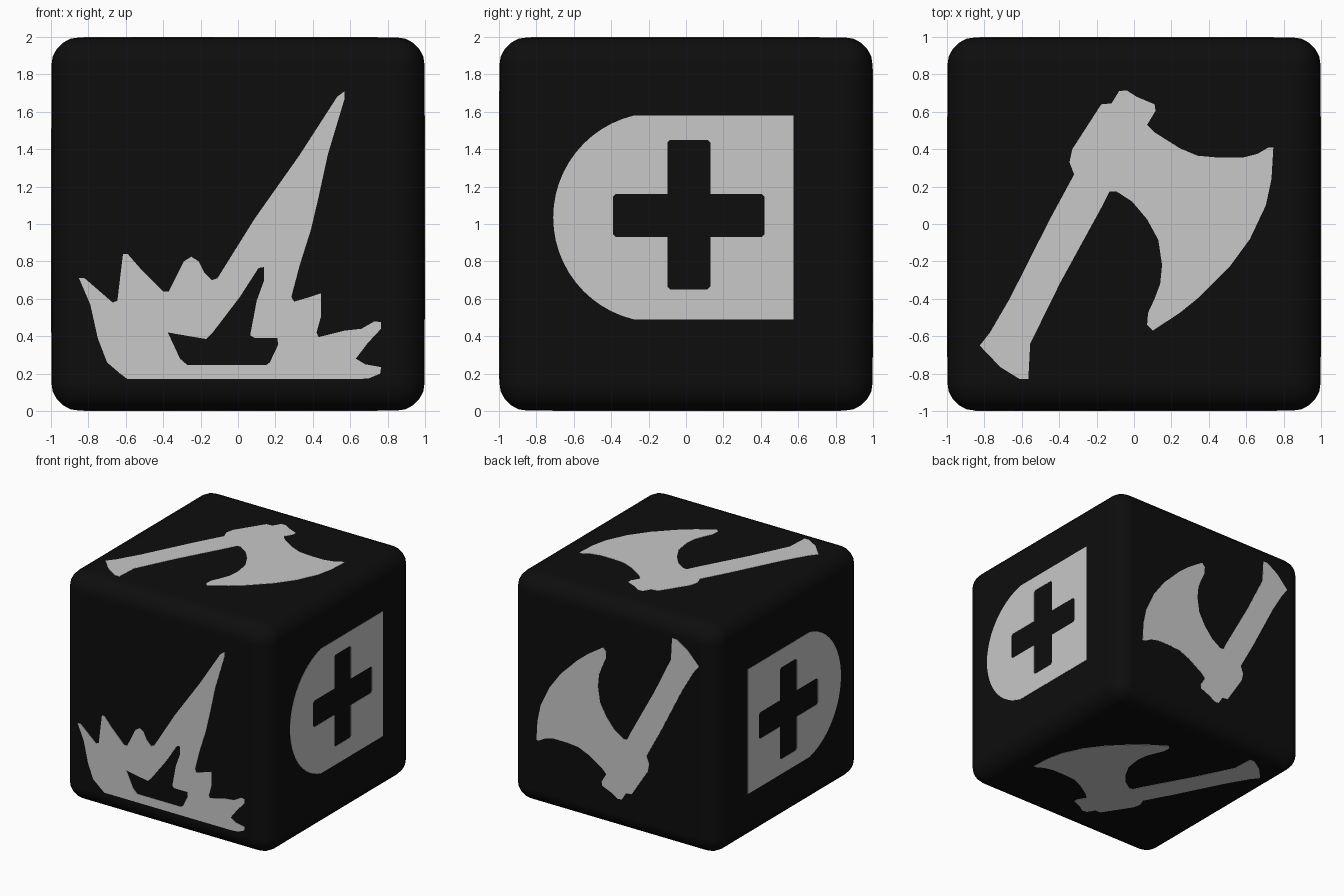
import bpy, bmesh, math
from mathutils import Matrix, Vector

if "Cube" in bpy.data.objects:
    bpy.data.objects.remove(bpy.data.objects["Cube"])


def material(name, rgb):
    m = bpy.data.materials.new(name)
    m.diffuse_color = (*rgb, 1)
    m.use_nodes = True
    m.node_tree.nodes["Principled BSDF"].inputs["Base Color"].default_value = m.diffuse_color
    return m


BLACK = material("black", (0.004, 0.004, 0.004))
GREY = material("light grey", (0.58, 0.58, 0.58))
HALF = 0.998     # half size of the die body
THICK = 0.002    # how far the painted plates stand proud

# Die body: cube with rounded edges
bm = bmesh.new()
bmesh.ops.create_cube(bm, size=2 * HALF)
bmesh.ops.translate(bm, verts=bm.verts, vec=(0, 0, 1))
mesh = bpy.data.meshes.new("die_body")
bm.to_mesh(mesh)
bm.free()
mesh.materials.append(BLACK)
body = bpy.data.objects.new("die_body", mesh)
bpy.context.collection.objects.link(body)
for p in mesh.polygons:
    p.use_smooth = True
bevel = body.modifiers.new("rounded_edges", 'BEVEL')
bevel.width = 0.15
bevel.segments = 5
bevel.harden_normals = True

# Flame burst outline and its hole (x, z on the front grid)
burst = [(-.85, .71), (-.82, .71), (-.67, .58), (-.645, .59), (-.615, .84), (-.59, .84),
         (-.52, .76), (-.40, .64), (-.37, .64), (-.29, .80), (-.25, .825), (-.21, .80),
         (-.18, .74), (-.14, .70), (-.11, .71), (.09, 1.03), (.33, 1.37), (.53, 1.68),
         (.57, 1.71), (.57, 1.67), (.48, 1.37), (.43, 1.14), (.39, .97), (.33, .78),
         (.285, .61), (.30, .585), (.385, .61), (.445, .63), (.445, .51), (.42, .42),
         (.43, .395), (.57, .43), (.66, .44), (.73, .48), (.765, .475), (.765, .44),
         (.695, .365), (.63, .28), (.68, .25), (.765, .235), (.76, .20), (.70, .175),
         (.64, .17), (-.59, .17), (-.63, .20), (-.70, .26), (-.75, .39), (-.79, .57)]
burst_hole = [(-.375, .42), (-.26, .40), (-.17, .385), (-.135, .42), (.01, .61), (.11, .765),
              (.14, .77), (.14, .70), (.10, .59), (.065, .405), (.09, .39), (.21, .39),
              (.215, .355), (.17, .26), (.15, .245), (-.27, .245), (-.31, .28)]

# Axe outline (x, y on the top grid)
axe = [(-.08, .71), (-.04, .715), (.015, .68), (.11, .64), (.115, .605), (.07, .53), (.11, .49),
       (.245, .405), (.34, .365), (.45, .355), (.58, .355), (.66, .375), (.72, .41),
       (.745, .41), (.735, .24), (.705, .10), (.62, -.08), (.51, -.23), (.35, -.39),
       (.245, -.475), (.10, -.57), (.07, -.54), (.075, -.475), (.11, -.40), (.14, -.32),
       (.15, -.22), (.13, -.085), (.07, .025), (-.01, .12), (-.095, .175), (-.13, .175),
       (-.165, .105), (-.395, -.315), (-.555, -.64), (-.565, -.83), (-.61, -.83),
       (-.715, -.765), (-.825, -.65), (-.77, -.58), (-.665, -.40), (-.45, .025),
       (-.32, .265), (-.345, .33), (-.33, .40), (-.175, .64), (-.12, .645)]

# Shield outline: square end plus an arc, (y, z on the right grid)
limit = math.asin(.545 / .56)
shield = [(.575, .49), (.575, 1.58)]
for i in range(25):
    a = math.pi - limit + 2 * limit * i / 24
    shield.append((-.15 + .56 * math.cos(a), 1.035 + .56 * math.sin(a)))

# Cross cut-out with nipped outer corners
y0, y1, y2, y3 = -.39, -.10, .13, .42
z0, z1, z2, z3 = .65, .93, 1.16, 1.45
c = .015
cross = [(y1 + c, z0), (y2 - c, z0), (y2, z0 + c), (y2, z1), (y3 - c, z1), (y3, z1 + c),
         (y3, z2 - c), (y3 - c, z2), (y2, z2), (y2, z3 - c), (y2 - c, z3), (y1 + c, z3),
         (y1, z3 - c), (y1, z2), (y0 + c, z2), (y0, z2 - c), (y0, z1 + c), (y0 + c, z1),
         (y1, z1), (y1, z0 + c)]


def plate(name, loops, shift, u, v):
    """Thin filled plate laid on the die face spanned by directions u and v."""
    curve = bpy.data.curves.new(name, 'CURVE')
    curve.dimensions = '2D'
    curve.fill_mode = 'BOTH'
    curve.extrude = THICK
    for loop in loops:
        s = curve.splines.new('POLY')
        s.points.add(len(loop) - 1)
        for pt, (a, b) in zip(s.points, loop):
            pt.co = (a, b - shift, 0, 1)
        s.use_cyclic_u = True
    temp = bpy.data.objects.new(name + "_curve", curve)
    bpy.context.collection.objects.link(temp)
    bpy.context.view_layer.update()
    me = bpy.data.meshes.new_from_object(
        temp.evaluated_get(bpy.context.evaluated_depsgraph_get()))
    bpy.data.objects.remove(temp)
    u, v = Vector(u), Vector(v)
    n = u.cross(v)
    turn = Matrix((u, v, n)).transposed().to_4x4()
    me.transform(Matrix.Translation(n * HALF + Vector((0, 0, 1))) @ turn)
    me.materials.clear()
    me.materials.append(GREY)
    for p in me.polygons:
        p.use_smooth = False
        p.material_index = 0
    me.name = name
    bpy.context.collection.objects.link(bpy.data.objects.new(name, me))


X, Y, Z = (1, 0, 0), (0, 1, 0), (0, 0, 1)
DOWN, FRONT = (0, 0, -1), (0, -1, 0)
plate("front_burst", [burst, burst_hole], 1, X, Z)
plate("right_shield", [shield, cross], 1, Y, Z)
plate("left_shield", [shield, cross], 1, Y, DOWN)
plate("top_axe", [axe], 0, X, Y)
plate("back_axe", [axe], 0, X, DOWN)
plate("bottom_axe", [axe], 0, X, FRONT)
